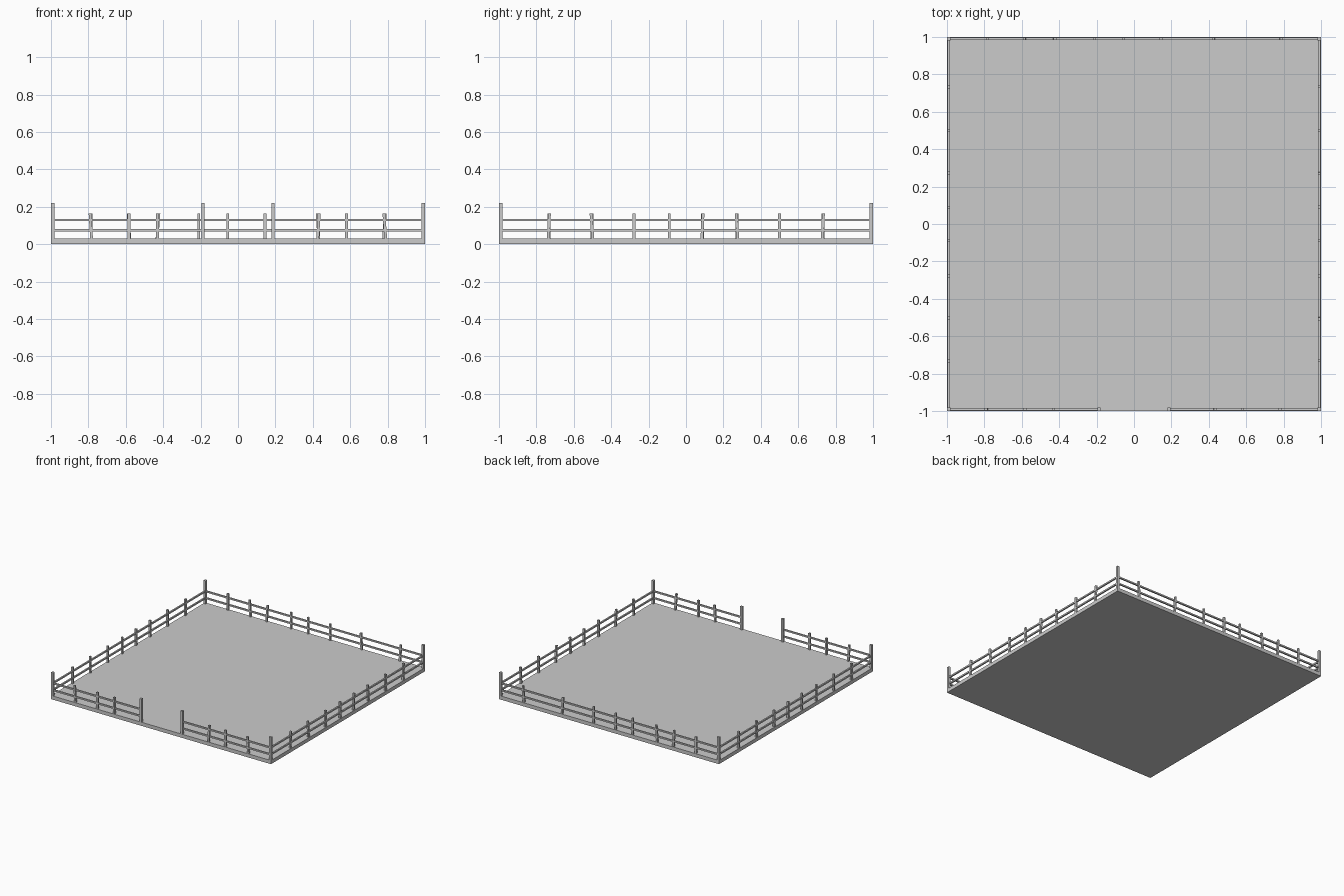
import bpy
from mathutils import Matrix

if "Cube" in bpy.data.objects:
    bpy.data.objects.remove(bpy.data.objects["Cube"])

FLOOR = 0.03      # top of the ground slab
EDGE = 0.99       # centre line of the fence

grey = bpy.data.materials.new("plain_grey")
grey.use_nodes = True
grey.diffuse_color = (0.6, 0.6, 0.6, 1)
grey.node_tree.nodes["Principled BSDF"].inputs["Base Color"].default_value = (0.6, 0.6, 0.6, 1)


def box(name, low, high, lean=(0, 0)):
    """Box between two corners, with its top shifted sideways by lean."""
    bpy.ops.mesh.primitive_cube_add(size=1)
    obj = bpy.context.object
    obj.name = name
    obj.data.materials.append(grey)
    size = [b - a for a, b in zip(low, high)]
    mid = [(a + b) / 2 for a, b in zip(low, high)]
    obj.data.transform(Matrix.Translation(mid) @ Matrix.Diagonal((*size, 1)))
    for v in obj.data.vertices:
        side = 1 if v.co.z > mid[2] else -1
        v.co.x += side * lean[0] / 2
        v.co.y += side * lean[1] / 2
    return obj


def post(name, x, y, width, top, lean=(0, 0)):
    h = width / 2
    return box(name, (x - h, y - h, FLOOR - 0.002), (x + h, y + h, top), lean)


def rails(name, start, end):
    """Two rails between two points on the fence line."""
    h = 0.006
    for level, z in (("lower", 0.074), ("upper", 0.130)):
        box(f"{name}_{level}_rail",
            (min(start[0], end[0]) - h, min(start[1], end[1]) - h, z - h),
            (max(start[0], end[0]) + h, max(start[1], end[1]) + h, z + h))


# Ground slab
box("ground_slab", (-1, -1, 0), (1, 1, FLOOR))

# Tall corner and gate posts
for x in (-EDGE, EDGE):
    for y in (-EDGE, EDGE):
        post("corner_post", x, y, 0.02, 0.22)
for x in (-0.187, 0.187):
    post("gate_post", x, -EDGE, 0.018, 0.22)

# Rails on all sides, leaving the gateway open
rails("back", (-EDGE, EDGE), (EDGE, EDGE))
for side, s in (("right", -1), ("left", 1)):
    rails(side, (s * EDGE, -EDGE), (s * EDGE, EDGE))
    rails("front_" + side, (s * EDGE, -EDGE), (s * 0.187, -EDGE))

# Short posts: position along the side and lean of the top
front = ((-0.787, -0.008), (-0.583, 0), (-0.43, 0), (0.43, 0.008), (0.58, 0), (0.785, -0.01))
back = ((-0.785, 0), (-0.583, -0.008), (-0.428, 0.01), (-0.21, 0), (-0.055, 0),
        (0.145, 0), (0.428, -0.008), (0.783, 0.008))
left = ((-0.733, 0.006), (-0.503, -0.01), (-0.278, 0), (-0.09, 0),
        (0.088, 0.006), (0.273, -0.008), (0.5, 0), (0.732, 0.006))
for x, lean in front:
    post("front_post", x, -EDGE, 0.015, 0.165, (lean, 0))
for x, lean in back:
    post("back_post", x, EDGE, 0.015, 0.165, (lean, 0))
for y, lean in left:
    post("left_post", EDGE, y, 0.015, 0.165, (0, lean))
    post("right_post", -EDGE, y, 0.015, 0.165)
